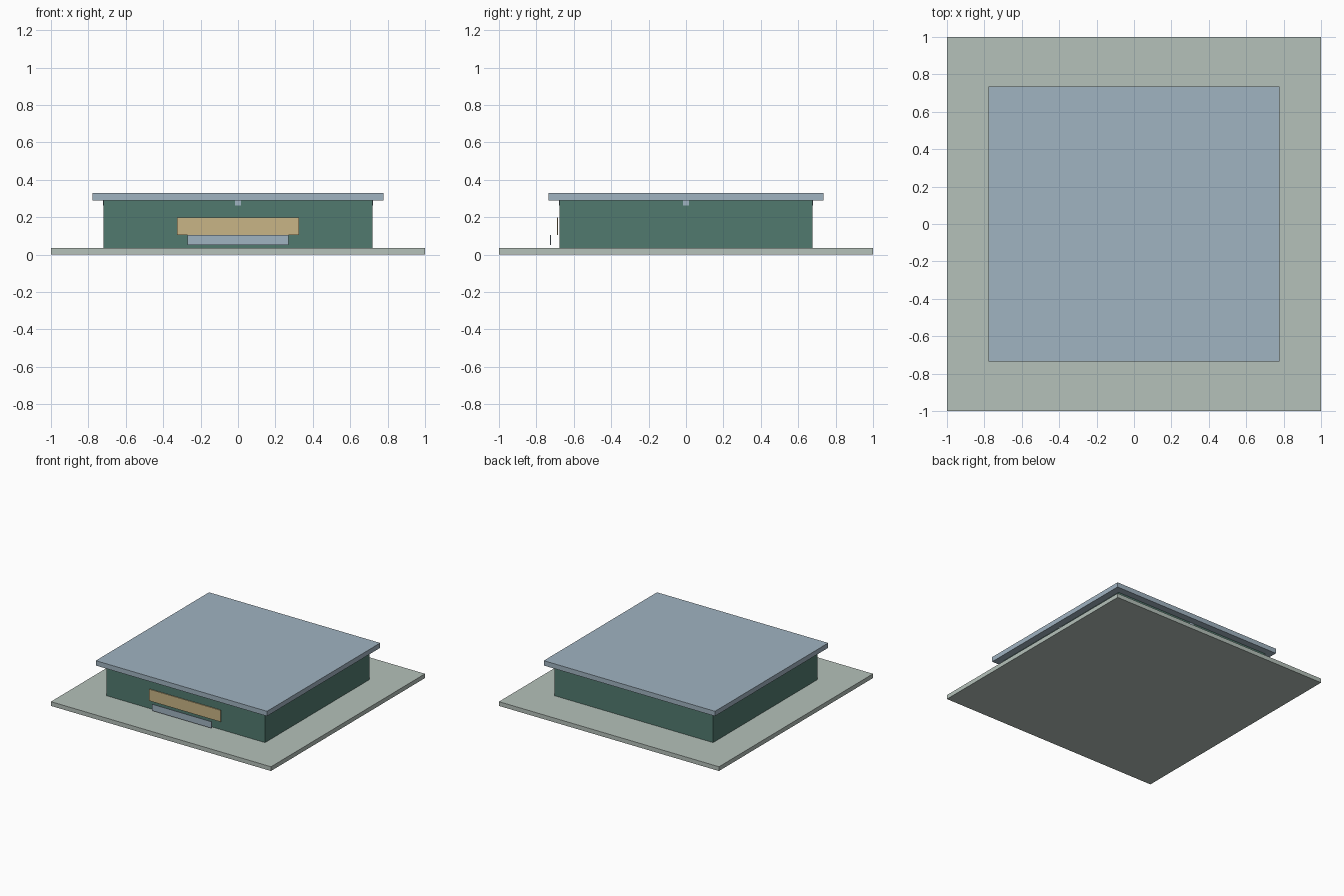
import bpy

if "Cube" in bpy.data.objects:
    bpy.data.objects.remove(bpy.data.objects["Cube"], do_unlink=True)


def make_material(name, rgb):
    """Flat material from 0-255 display values, converted to linear."""
    linear = []
    for value in rgb:
        c = value / 255
        linear.append(c / 12.92 if c <= 0.04045 else ((c + 0.055) / 1.055) ** 2.4)
    colour = (*linear, 1)
    mat = bpy.data.materials.new(name)
    mat.use_nodes = True
    mat.diffuse_color = colour
    bsdf = next(n for n in mat.node_tree.nodes if n.type == "BSDF_PRINCIPLED")
    bsdf.inputs["Base Color"].default_value = colour
    return mat


def box(name, mat, half_x, y_range, z_range):
    """Box centred on x = 0 with the given extents."""
    (y0, y1), (z0, z1) = y_range, z_range
    bpy.ops.mesh.primitive_cube_add(size=1, location=(0, (y0 + y1) / 2, (z0 + z1) / 2))
    obj = bpy.context.object
    obj.name = name
    obj.scale = (half_x * 2, y1 - y0, z1 - z0)
    bpy.ops.object.transform_apply(location=False, rotation=False, scale=True)
    obj.data.materials.append(mat)
    return obj


stone = make_material("pale grey green stone", (181, 193, 186))
green = make_material("dark green wall", (81, 122, 111))
blue = make_material("blue grey metal", (160, 179, 193))
tan = make_material("tan sign", (201, 181, 134))

WALL_X, WALL_Y = 0.72, 0.677
PROUD = 0.002

# Ground slab, walls and overhanging roof
box("ground_slab", stone, 1.0, (-1.0, 1.0), (0, 0.035))
box("walls", green, WALL_X, (-WALL_Y, WALL_Y), (0.035, 0.29))
box("roof", blue, 0.778, (-0.735, 0.735), (0.29, 0.33))

# Crossing roof beams whose ends show in the walls
beam_z = (0.262, 0.29)
box("beam_front_to_back", blue, 0.017, (-WALL_Y - PROUD, WALL_Y + PROUD), beam_z)
box("beam_side_to_side", blue, WALL_X + PROUD, (-0.017, 0.017), beam_z)

# Front sign board and the low panel standing before it
box("sign_board", tan, 0.325, (-0.691, -0.684), (0.105, 0.2))
box("low_front_panel", blue, 0.27, (-0.728, -0.722), (0.052, 0.105))
